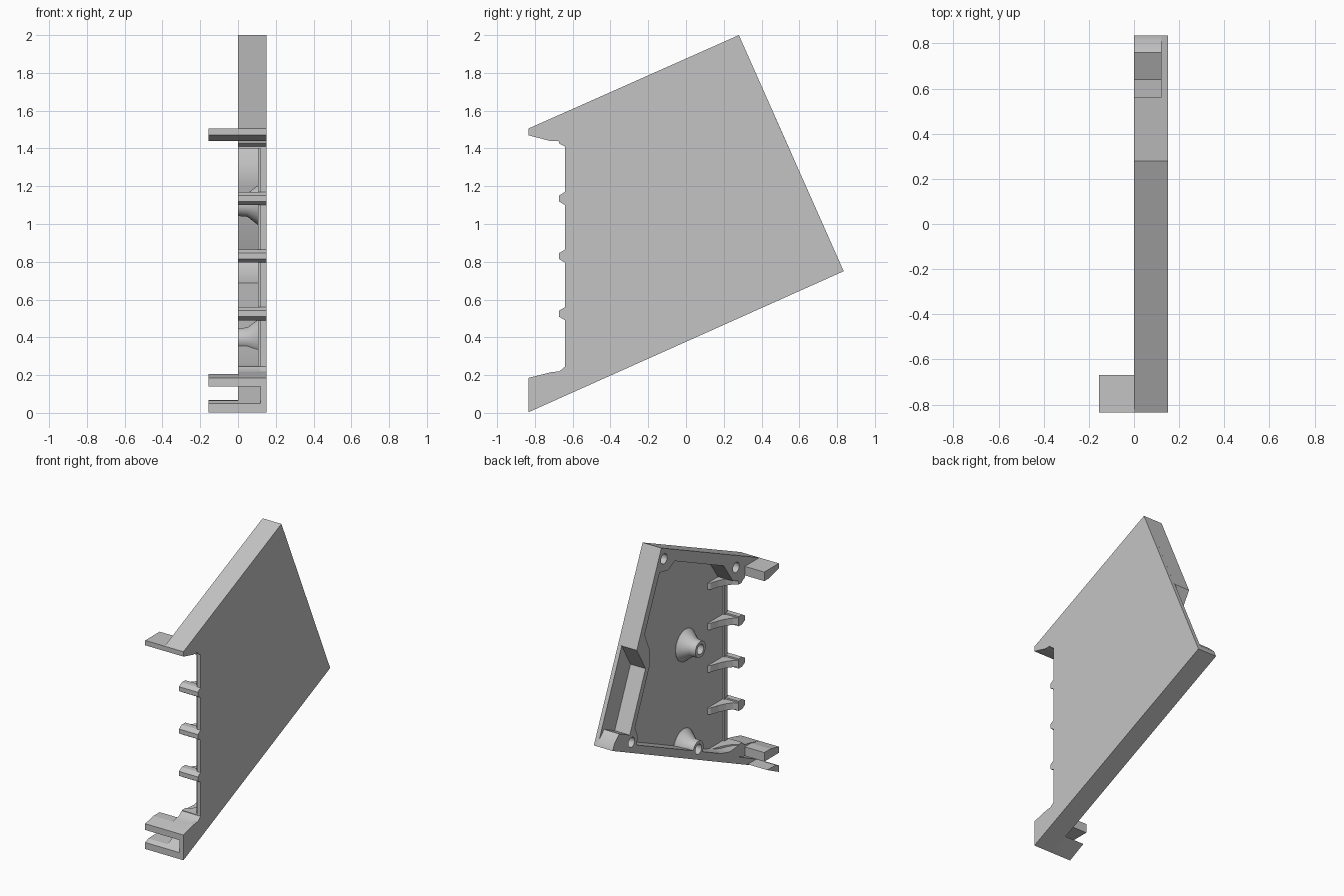
import bpy, bmesh, math

if "Cube" in bpy.data.objects:
    bpy.data.objects.remove(bpy.data.objects["Cube"])

grey = bpy.data.materials.new("light_grey")
grey.use_nodes = True
grey.diffuse_color = (0.55, 0.55, 0.55, 1)
grey.node_tree.nodes["Principled BSDF"].inputs["Base Color"].default_value = (0.55, 0.55, 0.55, 1)


def finish(name, bm):
    bmesh.ops.recalc_face_normals(bm, faces=bm.faces)
    mesh = bpy.data.meshes.new(name)
    bm.to_mesh(mesh)
    bm.free()
    mesh.materials.append(grey)
    obj = bpy.data.objects.new(name, mesh)
    bpy.context.collection.objects.link(obj)
    return obj


def prism(name, points, low, high, to_xyz=lambda a, b, h: (h, a, b)):
    """Extrude a closed outline; by default the outline is (y, z) and runs along x."""
    bm = bmesh.new()
    face = bm.faces.new([bm.verts.new(to_xyz(a, b, low)) for a, b in points])
    top = bmesh.ops.extrude_face_region(bm, geom=[face])["geom"]
    start, end = to_xyz(0, 0, low), to_xyz(0, 0, high)
    move = [e - s for s, e in zip(start, end)]
    bmesh.ops.translate(bm, vec=move, verts=[v for v in top if isinstance(v, bmesh.types.BMVert)])
    return finish(name, bm)


def lathe(name, profile, y, z, steps=32):
    """Spin (radius, x) points about an axis parallel to x."""
    bm = bmesh.new()
    verts = [bm.verts.new((x, y + r, z)) for r, x in profile]
    edges = [bm.edges.new(pair) for pair in zip(verts, verts[1:])]
    bmesh.ops.spin(bm, geom=verts + edges, cent=(0, y, z), axis=(1, 0, 0),
                   angle=math.tau, steps=steps)
    bmesh.ops.remove_doubles(bm, verts=bm.verts, dist=0.0001)
    return finish(name, bm)


def boolean(obj, cutter, operation):
    mod = obj.modifiers.new("cut", 'BOOLEAN')
    mod.object, mod.operation, mod.solver = cutter, operation, 'EXACT'
    bpy.context.view_layer.objects.active = obj
    bpy.ops.object.modifier_apply(modifier=mod.name)
    bpy.data.objects.remove(cutter)


def smooth(obj):
    bpy.ops.object.select_all(action='DESELECT')
    obj.select_set(True)
    bpy.context.view_layer.objects.active = obj
    bpy.ops.object.shade_smooth_by_angle(angle=math.radians(35))


# Shared corners of the outline
bottom_front, bottom_back = (-.835, .003), (.835, .75)
top_back, top_front = (.28, 2.0), (-.835, 1.505)
upper_jaw = [(-.835, 1.47), (-.72, 1.44), (-.675, 1.44), (-.67, 1.425), (-.64, 1.41)]
lower_jaw = [(-.64, .245), (-.67, .22), (-.715, .215), (-.835, .185)]
outline = [bottom_front, bottom_back, top_back, top_front] + upper_jaw + lower_jaw

# Side plate
prism("side_plate", outline, .12, .15)

# Perimeter wall with the back pocket and the lower front slot
pocket = [(.815, .795), (.76, .845), (.64, .79), (.46, 1.2), (.56, 1.37)]
inner = [(-.535, 1.45), (-.43, 1.6), (.13, 1.849), (.2, 1.81), (.3, 1.83),
         (.47, 1.449), (.415, 1.32), (.415, 1.2), (.58, .82), (.55, .75),
         (.56, .688), (-.4, .26), (-.5, .235)]
slot = [(-.835, .14), (-.66, .14), (-.6, .16), (-.835, .05)]
wall = prism("perimeter_wall", [bottom_front, bottom_back] + pocket + [top_back, top_front]
             + upper_jaw + inner + lower_jaw + slot, 0, .125)

# Screw bosses: straight ones in the corners, flared ones on the plate
corner_bosses = [(.25, 1.91), (-.57, 1.535), (.62, .73)]
flared_bosses = [(-.165, 1.10), (-.142, .39)]
for y, z in corner_bosses + flared_bosses:
    boolean(wall, lathe("hole_cutter", [(0, -.05), (.04, -.05), (.04, .1), (0, .1)], y, z),
            'DIFFERENCE')
smooth(wall)
bore = [(.036, 0), (.036, .1), (0, .1)]
for y, z in corner_bosses:
    smooth(lathe("corner_boss", [(0, .13), (.058, .13), (.058, 0)] + bore, y, z))
for y, z in flared_bosses:
    boss = lathe("flared_boss", [(0, .13), (.115, .13), (.115, .118), (.062, .05),
                                 (.058, 0)] + bore, y, z)
    boolean(boss, prism("boss_trim", outline, -.05, .2), 'INTERSECT')
    smooth(boss)

# Comb of ribs along the open front edge
rib_profile = [(.14, -.64), (0, -.64), (0, -.6), (.03, -.58), (.06, -.54),
               (.085, -.49), (.105, -.43), (.14, -.4)]
for z in (.225, .525, .83, 1.135, 1.425):
    prism("rib", rib_profile, z - .024, z + .024, lambda a, b, h: (a, b, h))
for z in (.525, .83, 1.135):
    prism("rib_nose", [(-.6, z - .035), (-.64, z - .035), (-.672, z - .016),
                       (-.672, z + .016), (-.64, z + .035), (-.6, z + .035)], 0, .15)

# Low lip just behind the front edge
prism("front_lip", [(-.62, .235), (-.59, .235), (-.59, 1.43), (-.62, 1.43)], .105, .13)

# Tabs reaching past the open side
prism("top_tab", [(-.835, 1.505), (-.835, 1.47), (-.72, 1.44), (-.67, 1.44),
                  (-.67, 1.505)], -.155, .05)
prism("upper_clip_tab", [(-.835, .14), (-.835, .185), (-.74, .205), (-.67, .205),
                         (-.67, .14)], -.155, .02)
prism("lower_clip_tab", [bottom_front, (-.835, .05), (-.8, .065), (-.7, .068)], -.155, .01)
